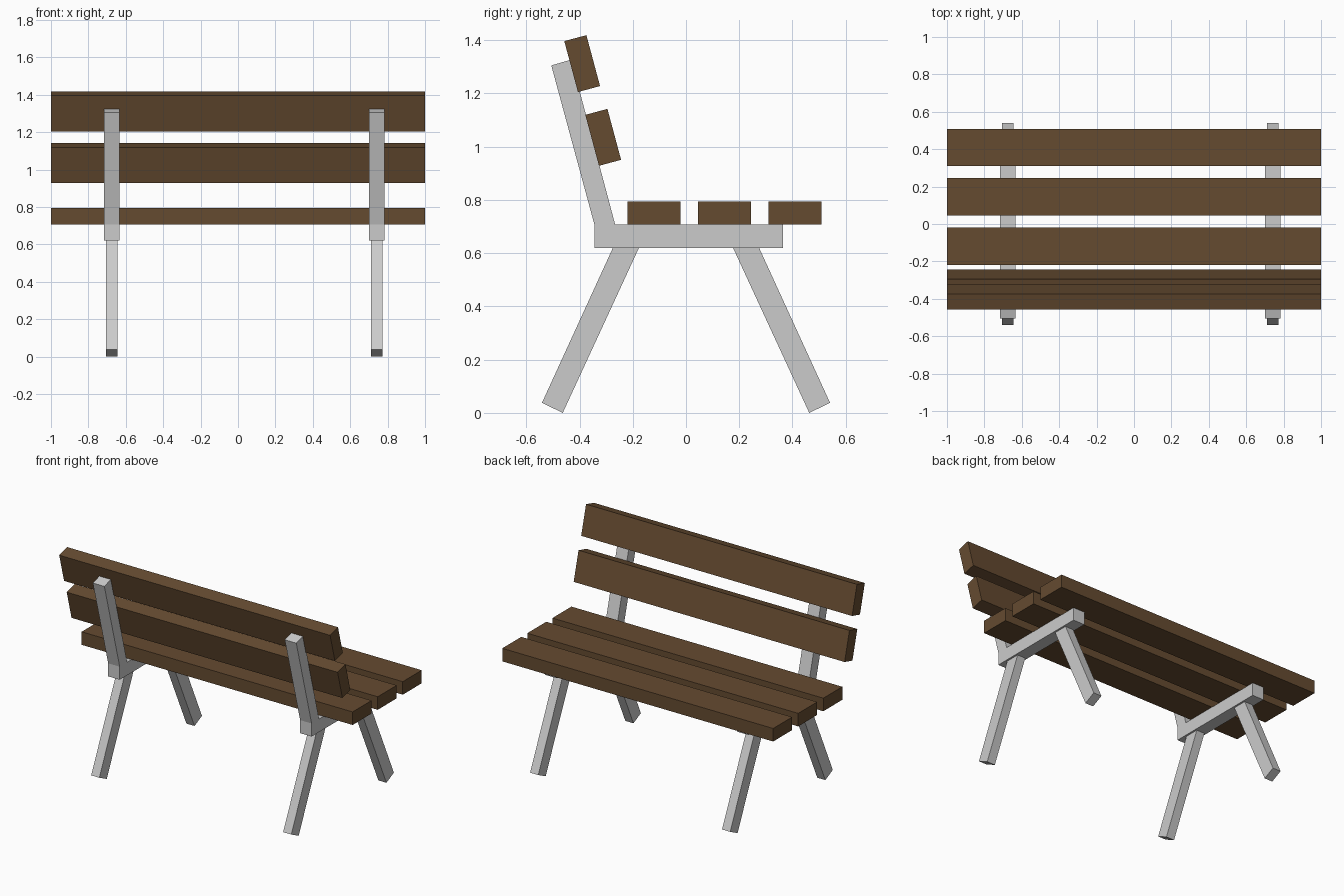
import bpy, bmesh
from math import radians
from mathutils import Matrix

if "Cube" in bpy.data.objects:
    bpy.data.objects.remove(bpy.data.objects["Cube"])

wood = bpy.data.materials.new("dark_wood")
wood.diffuse_color = (0.13, 0.07, 0.03, 1)
wood.use_nodes = True
wood.node_tree.nodes["Principled BSDF"].inputs["Base Color"].default_value = wood.diffuse_color


def finish(name, bm, mat=None):
    bmesh.ops.recalc_face_normals(bm, faces=bm.faces)
    mesh = bpy.data.meshes.new(name)
    bm.to_mesh(mesh)
    bm.free()
    obj = bpy.data.objects.new(name, mesh)
    bpy.context.collection.objects.link(obj)
    if mat:
        mesh.materials.append(mat)
    return obj


def side_profile(name, points, x, width):
    """Extrude a (y, z) outline along x, centred on x."""
    bm = bmesh.new()
    face = bm.faces.new([bm.verts.new((x - width / 2, y, z)) for y, z in points])
    ext = bmesh.ops.extrude_face_region(bm, geom=[face])
    verts = [v for v in ext["geom"] if isinstance(v, bmesh.types.BMVert)]
    bmesh.ops.translate(bm, vec=(width, 0, 0), verts=verts)
    return finish(name, bm)


def plank(name, y, z, depth, height, tilt=0):
    bm = bmesh.new()
    m = (Matrix.Translation((0, y, z)) @ Matrix.Rotation(radians(tilt), 4, 'X')
         @ Matrix.Diagonal((2, depth, height, 1)))
    bmesh.ops.create_cube(bm, size=1, matrix=m)
    return finish(name, bm, wood)


# Seat and leaning backrest planks
for i, y in enumerate((-0.12, 0.145, 0.409)):
    plank(f"seat_plank_{i + 1}", y, 0.751, 0.2, 0.087)
for i, (y, z) in enumerate(((-0.311, 1.035), (-0.390, 1.312))):
    plank(f"back_plank_{i + 1}", y, z, 0.086, 0.198, 15)

# Metal frames: seat rail with back post, plus splayed legs
frame = [(-0.344, 0.62), (0.365, 0.62), (0.365, 0.707), (-0.266, 0.707),
         (-0.431, 1.327), (-0.506, 1.305), (-0.344, 0.707)]
leg = [(0.463, 0.0), (0.541, 0.038), (0.27, 0.63), (0.172, 0.63)]
for side, x in (("left", -0.675), ("right", 0.742)):
    side_profile(f"{side}_frame", frame, x, 0.085)
    side_profile(f"{side}_front_leg", leg, x, 0.06)
    side_profile(f"{side}_back_leg", [(-y, z) for y, z in leg], x, 0.06)
